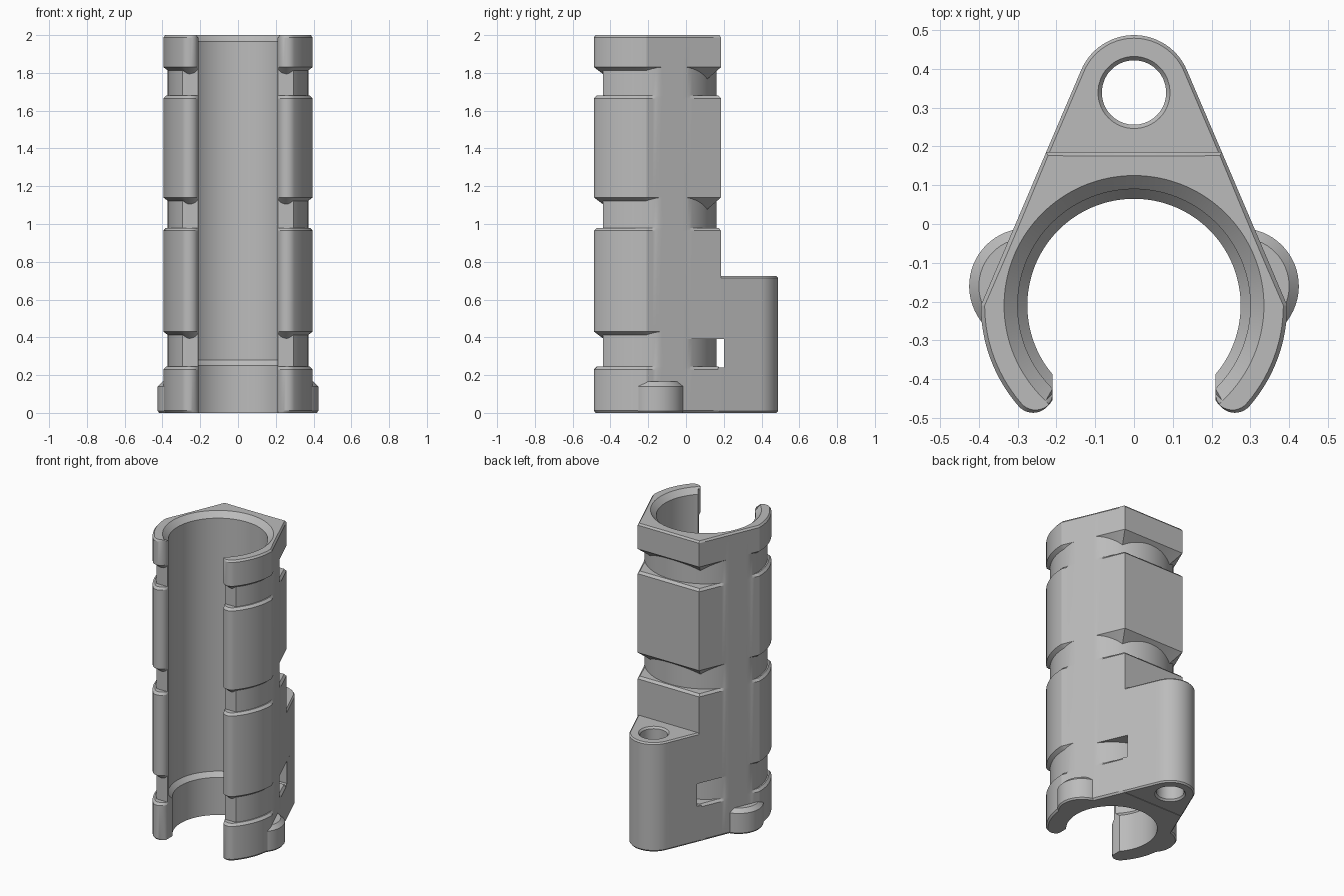
import bpy, bmesh, math
from math import cos, sin, pi, atan2, acos, hypot, radians

if "Cube" in bpy.data.objects:
    bpy.data.objects.remove(bpy.data.objects["Cube"], do_unlink=True)

gray = bpy.data.materials.new("light_gray_plastic")
gray.use_nodes = True
gray.diffuse_color = (0.5, 0.5, 0.5, 1)
gray.node_tree.nodes["Principled BSDF"].inputs["Base Color"].default_value = (0.5, 0.5, 0.5, 1)


def skin(name, loops, closed):
    """Join a cyclic list of equal-length loops; open loops get end walls."""
    bm = bmesh.new()
    rows = [[bm.verts.new(p) for p in loop] for loop in loops]
    count = len(rows[0])
    for k, row in enumerate(rows):
        below = rows[k - 1]
        for i in range(count if closed else count - 1):
            j = (i + 1) % count
            bm.faces.new((below[i], below[j], row[j], row[i]))
    if not closed:
        bm.faces.new([row[0] for row in rows])
        bm.faces.new([row[-1] for row in rows])
    bmesh.ops.remove_doubles(bm, verts=bm.verts[:], dist=0.0001)
    bmesh.ops.recalc_face_normals(bm, faces=bm.faces[:])
    mesh = bpy.data.meshes.new(name)
    bm.to_mesh(mesh)
    bm.free()
    mesh.materials.append(gray)
    obj = bpy.data.objects.new(name, mesh)
    bpy.context.collection.objects.link(obj)
    bpy.ops.object.select_all(action='DESELECT')
    obj.select_set(True)
    bpy.context.view_layer.objects.active = obj
    bpy.ops.object.shade_smooth_by_angle(angle=radians(18))
    return obj


def arc(cx, cy, r, a, b, n):
    return [(cx + r * cos(a + (b - a) * i / n), cy + r * sin(a + (b - a) * i / n))
            for i in range(n + 1)]


def line(a, b, n):
    return [(a[0] + (b[0] - a[0]) * i / n, a[1] + (b[1] - a[1]) * i / n)
            for i in range(n + 1)]


def at(points, z):
    return [(x, y, z) for x, y in points]


# Main dimensions of the clip
CY = -0.21            # bore centre
SLOT = 0.21           # half width of the front slot
OUT, TIP, CORE = 0.395, 0.05, 0.372
BACK = 0.185
NX, NY, ND = 0.92, 0.392, 0.281     # slanted side plane


def side_x(y):
    return (ND - NY * y) / NX


# Outer outline: rounded arm tip, arm, slanted side, flat back, mirrored
tip_x = SLOT + TIP
tip_y = CY - math.sqrt((OUT - TIP) ** 2 - tip_x ** 2)
tip_angle = atan2(tip_y - CY, tip_x)
corner = (side_x(BACK), BACK)
half = arc(tip_x, tip_y, TIP, pi, 2 * pi + tip_angle, 14)
half += arc(0, CY, OUT, tip_angle, 0, 14)[1:]
half += line(half[-1], corner, 24)[1:]
half += line(corner, (0, BACK), 14)[1:]
outer = half + [(-x, y) for x, y in reversed(half[:-1])]


def radial(p, r):
    k = r / hypot(p[0], p[1] - CY)
    return (p[0] * k, CY + (p[1] - CY) * k)


def radius(p):
    return hypot(p[0], p[1] - CY)


def core_point(p):
    x, y = radial(p, min(CORE, radius(p)))
    return (x, max(y, -0.44))


def chamfered(p, bore):
    x, y = radial(p, max(radius(p) - 0.01, bore + 0.002))
    if y < -0.3:
        x = math.copysign(max(abs(x), SLOT), x)
    return (x, y)


def toward(p, q, d):
    gap = math.dist(p, q)
    k = min(1, d / gap) if gap > 0 else 0
    return (p[0] + (q[0] - p[0]) * k, p[1] + (q[1] - p[1]) * k)


def bore(r):
    start = atan2(outer[0][1] - CY, outer[0][0])
    start = max(start, -acos(SLOT / r))
    result = []
    for x, y in outer:
        a = atan2(y - CY, abs(x))
        a = max(a, start)
        result.append((math.copysign(r * cos(a), x) if x else 0, CY + r * sin(a)))
    return result


# Clip body with three strap grooves, sloped on their upper sides
core = [core_point(p) for p in outer]
loops = [at([chamfered(p, 0.275) for p in outer], 0), at(outer, 0.012)]
for low, high in ((0.245, 0.43), (0.98, 1.14), (1.68, 1.83)):
    loops.append(at(outer, low - 0.015))
    loops.append(at([toward(p, q, 0.015) for p, q in zip(outer, core)], low))
    loops.append(at(core, low))
    slope, edge = [], []
    for p, q in zip(outer, core):
        flat = high < 0.5 and p[1] > -0.07     # strap tunnel has a flat ceiling
        edge.append((*p, 0.39 if flat else high))
        slope.append((*q, 0.39 if flat else high - 0.75 * math.dist(p, q)))
    loops += [slope, edge]
loops += [at(outer, 1.988), at([chamfered(p, 0.335) for p in outer], 2)]
for r, z in ((0.335, 2), (0.30, 1.965), (0.30, 0.28), (0.275, 0.25), (0.275, 0)):
    loops.append(at(bore(r), z))
skin("clip_body", loops, False)

# Rear lug with a vertical hole, relieved for the strap tunnel
LUG_Y, LUG_R = 0.339, 0.148
lean = atan2(NY, NX)


def lug(base, shrink=0.0):
    pts = line((0, base), (side_x(base), base), 8)[:-1]
    round_end = arc(0, LUG_Y, LUG_R, lean, pi / 2, 14)
    pts += line((side_x(base), base), round_end[0], 8)[:-1] + round_end
    pts += [(-x, y) for x, y in reversed(pts[1:-1])]
    k = 1 - shrink / LUG_R
    return [(x * k, LUG_Y + (y - LUG_Y) * k) for x, y in pts]


def hole(r):
    angles = [atan2(y - LUG_Y, x) for x, y in lug(0.17)]
    return [(r * cos(a), LUG_Y + r * sin(a)) for a in angles]


lug_loops = [at(lug(0.17, 0.008), 0)]
for base, z in ((0.17, 0.01), (0.17, 0.24), (0.2, 0.24), (0.2, 0.39), (0.17, 0.39), (0.17, 0.715)):
    lug_loops.append(at(lug(base), z))
lug_loops.append(at(lug(0.17, 0.008), 0.725))
for r, z in ((0.093, 0.725), (0.083, 0.713), (0.083, 0.012), (0.093, 0)):
    lug_loops.append(at(hole(r), z))
skin("rear_lug", lug_loops, True)

# Rounded foot pads on both sides
for name, s in (("left_foot_pad", 1), ("right_foot_pad", -1)):
    pad_loops = []
    for r, z in ((0, 0), (0.141, 0), (0.149, 0.01), (0.149, 0.14), (0.124, 0.165), (0, 0.165)):
        if r:
            pts = arc(0.276, -0.16, r, radians(-60), radians(80), 24)
        else:
            pts = [(0.36, -0.15)] * 25
        pad_loops.append([(s * x, y, z) for x, y in pts])
    skin(name, pad_loops, True)
